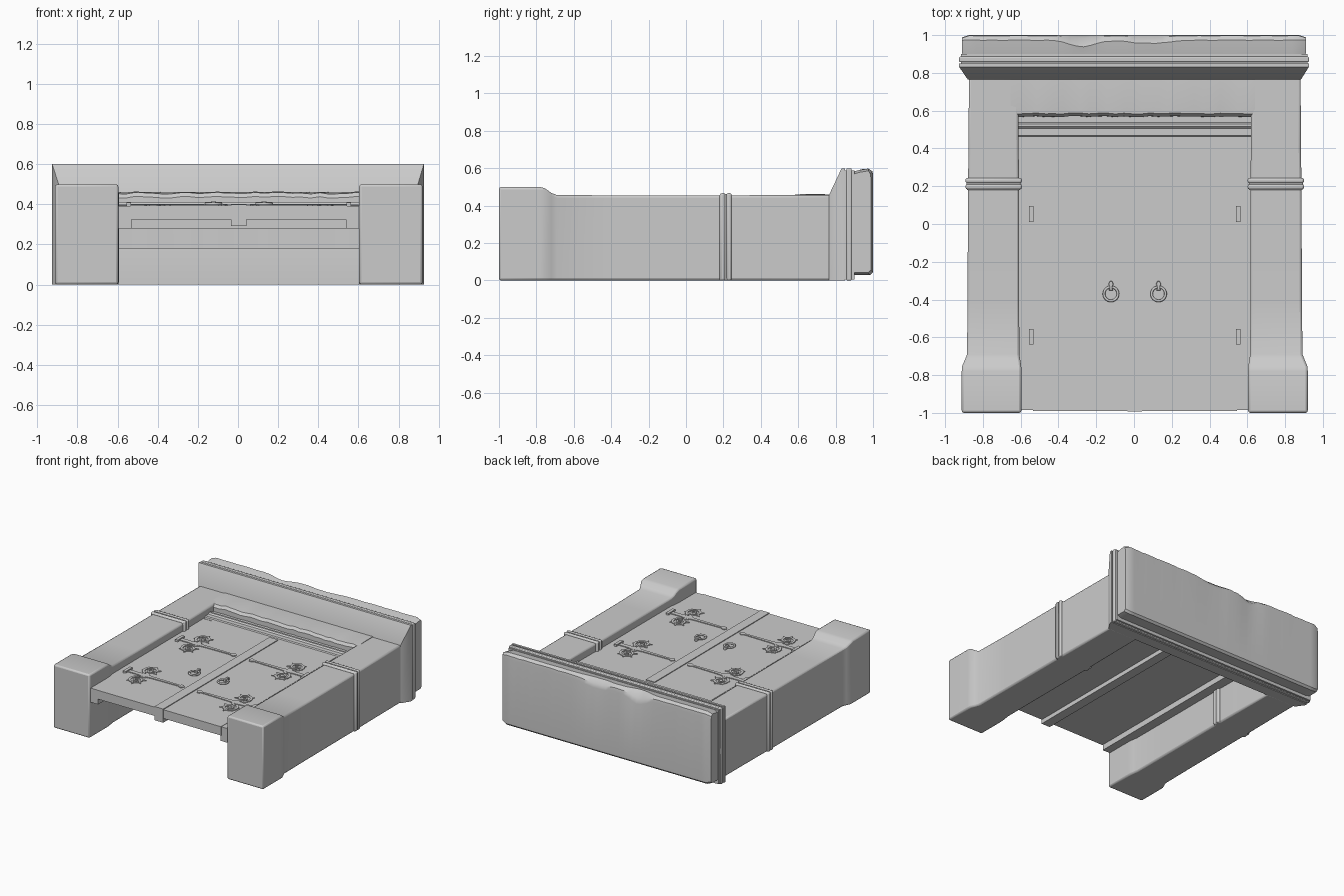
import bpy, bmesh, math, random
from mathutils import Vector

random.seed(4)
if "Cube" in bpy.data.objects:
    bpy.data.objects.remove(bpy.data.objects["Cube"], do_unlink=True)

CX = 0.004  # mirror line of the doorway
stone = bpy.data.materials.new("stone_grey")
stone.use_nodes = True
GREY = (0.6, 0.6, 0.6, 1)
stone.diffuse_color = GREY
stone.node_tree.nodes["Principled BSDF"].inputs["Base Color"].default_value = GREY


def finish(bm, name, bevel=0, segments=2):
    bmesh.ops.recalc_face_normals(bm, faces=bm.faces)
    me = bpy.data.meshes.new(name)
    bm.to_mesh(me)
    bm.free()
    ob = bpy.data.objects.new(name, me)
    bpy.context.collection.objects.link(ob)
    me.materials.append(stone)
    if bevel:
        mod = ob.modifiers.new("bevel", "BEVEL")
        mod.width, mod.segments = bevel, segments
        mod.limit_method, mod.angle_limit = "ANGLE", math.radians(50)
    bpy.ops.object.select_all(action="DESELECT")
    ob.select_set(True)
    bpy.context.view_layer.objects.active = ob
    bpy.ops.object.shade_smooth_by_angle(angle=math.radians(35))
    return ob


def loft(name, rings, bevel=0):
    """Skin a row of closed rings and cap both ends."""
    bm = bmesh.new()
    vs = [[bm.verts.new(p) for p in ring] for ring in rings]
    n = len(vs[0])
    for a, b in zip(vs, vs[1:]):
        for i in range(n):
            bm.faces.new((a[i], a[(i + 1) % n], b[(i + 1) % n], b[i]))
    bm.faces.new(vs[0])
    bm.faces.new(vs[-1])
    return finish(bm, name, bevel)


def rect(y, x0, x1, z0, z1):
    return [(x0, y, z0), (x1, y, z0), (x1, y, z1), (x0, y, z1)]


def box(name, x0, x1, y0, y1, z0, z1, bevel=0):
    return loft(name, [rect(y0, x0, x1, z0, z1), rect(y1, x0, x1, z0, z1)], bevel)


def ribbon(bm, pts, widths, z0, z1):
    """Flat iron strip following a path in plan."""
    pts = [Vector((p[0], p[1], 0)) for p in pts]
    rings = []
    for i, p in enumerate(pts):
        t = (pts[min(i + 1, len(pts) - 1)] - pts[max(i - 1, 0)]).normalized()
        side = Vector((-t.y, t.x, 0)) * widths[i] / 2
        rings.append([bm.verts.new(p + side * k + Vector((0, 0, z)))
                      for k, z in ((1, z0), (-1, z0), (-1, z1), (1, z1))])
    for a, b in zip(rings, rings[1:]):
        for i in range(4):
            bm.faces.new((a[i], a[(i + 1) % 4], b[(i + 1) % 4], b[i]))
    bm.faces.new(rings[0])
    bm.faces.new(rings[-1])


# Pillars with a heavy flared foot, and a moulded band
foot = [(-1, .60, .916, .5), (-.78, .60, .916, .5), (-.755, .601, .915, .493),
        (-.72, .606, .9, .468), (-.69, .611, .888, .457), (-.4, .612, .885, .455),
        (.19, .612, .883, .455), (.4, .615, .88, .456), (.775, .618, .878, .456)]
for side, s in (("left", 1), ("right", -1)):
    def across(a, b):
        return sorted((CX + s * a, CX + s * b))
    loft(side + "_pillar", [rect(y, *across(a, b), 0, z) for y, a, b, z in foot], .012)
    box(side + "_band_core", *across(.605, .89), .18, .24, 0, .462, .006)
    for i, y in enumerate((.183, .216)):
        box(f"{side}_band_roll_{i}", *across(.598, .896), y, y + .028, 0, .467, .01)

    # Door leaf and the deeper jamb behind its edge
    box(side + "_door_leaf", *across(.034, .54), -.99, .46, .325, .394)
    box(side + "_jamb", *across(.535, .62), -.985, .57, .28, .392)

    # Strap hinges: tapered strap, edge bar and two thorned scrolls
    for level, y in (("upper", .052), ("lower", -.597)):
        bm = bmesh.new()
        strap = [(.545, .034), (.455, .034), (.41, .05), (.365, .034), (.33, .026),
                 (.1, .017), (.087, .04), (.07, .04), (.056, .004)]
        ribbon(bm, [(CX + s * x, y) for x, w in strap], [w for x, w in strap], .39, .4)
        ribbon(bm, [(CX + s * .548, y - .042), (CX + s * .548, y + .042)], [.024, .024], .39, .408)
        for v in (1, -1):
            cx, cy = .405, y + v * .092
            path, widths = [], []
            for k in range(37):
                t = k / 36
                ang = math.radians(-75 + 610 * t)
                r = .052 * (1 - t) + .008
                path.append((CX + s * (cx + r * math.cos(ang)), cy + v * r * math.sin(ang)))
                widths.append(.02 - .008 * t)
            ribbon(bm, path, widths, .39, .4)
            ribbon(bm, [(CX + s * .385, y), (CX + s * .39, y + v * .025),
                        (CX + s * .41, y + v * .045)], [.05, .026, .016], .39, .399)
            for deg in (-20, 40, 95, 150, 205):
                c, d = math.cos(math.radians(deg)), math.sin(math.radians(deg))
                ribbon(bm, [(CX + s * (cx + r * c), cy + v * r * d) for r in (.045, .072)],
                       [.024, .002], .39, .399)
        finish(bm, f"{side}_{level}_hinge")

    # Ring handle hanging from a small knob
    x = CX + s * .126
    bpy.ops.mesh.primitive_torus_add(location=(x, -.37, .403), major_radius=.037,
                                     minor_radius=.007, major_segments=32, minor_segments=10)
    ring = bpy.context.object
    ring.name = side + "_ring_handle"
    ring.data.materials.append(stone)
    bpy.ops.object.shade_smooth()
    bm = bmesh.new()
    ribbon(bm, [(x, -.302), (x, -.318), (x, -.335), (x, -.352)], [.012, .026, .012, .022], .39, .415)
    finish(bm, side + "_ring_mount", .003)

# Raised strip covering the meeting edges
box("centre_strip", CX - .038, CX + .038, -.992, .44, .292, .4)

# Moulded transom above the leaves
profile = [(.44, .28), (.44, .394), (.463, .394), (.469, .402), (.505, .402), (.515, .412),
           (.53, .412), (.538, .4), (.58, .4), (.58, .28)]
loft("transom", [[(x, y, z) for y, z in profile] for x in (-.612, .62)])

# Lintel with a worn, uneven front edge
rings = []
for i in range(29):
    x = -.655 + 1.295 * i / 28
    w = random.uniform(-.005, .005)
    edge = .566 + random.uniform(0, .007)
    rings.append([(x, .565, .18), (x, edge, .435 + w), (x, edge + .016, .455 + w),
                  (x, .67, .461 + w * .5), (x, .775, .46), (x, .775, .18)])
loft("lintel", rings)

# Cornice flaring outwards to two fillets
loft("cornice_slope", [rect(.765, -.88, .884, 0, .458), rect(.832, -.926, .926, 0, .6),
                       rect(.85, -.926, .926, 0, .6)])
box("cornice_groove", -.915, .918, .845, .9, .005, .588)
box("cornice_fillet", -.926, .926, .857, .886, 0, .6, .006)

# Capping slab, chipped along its outer top edge
rings = []
for i in range(49):
    x = -.911 + 1.822 * i / 48
    end = .012 if i in (0, 48) else 0
    chip = .035 * math.exp(-((x + .28) / .09) ** 2) + .016 * math.exp(-((x - .08) / .14) ** 2)
    chip += random.uniform(0, .004)
    top = .598 - end
    rings.append([(x, .89 + end, .03 + end), (x, .89 + end, .582 - end),
                  (x, .925, top - .008), (x, .975 - chip, top - chip * .1),
                  (x, .997 - end - chip * .3, top - .014 - chip),
                  (x, 1 - end, top - .035 - chip * 1.6),
                  (x, 1 - end, .045 + end), (x, .985 - end, .03 + end)])
loft("capping_slab", rings)
